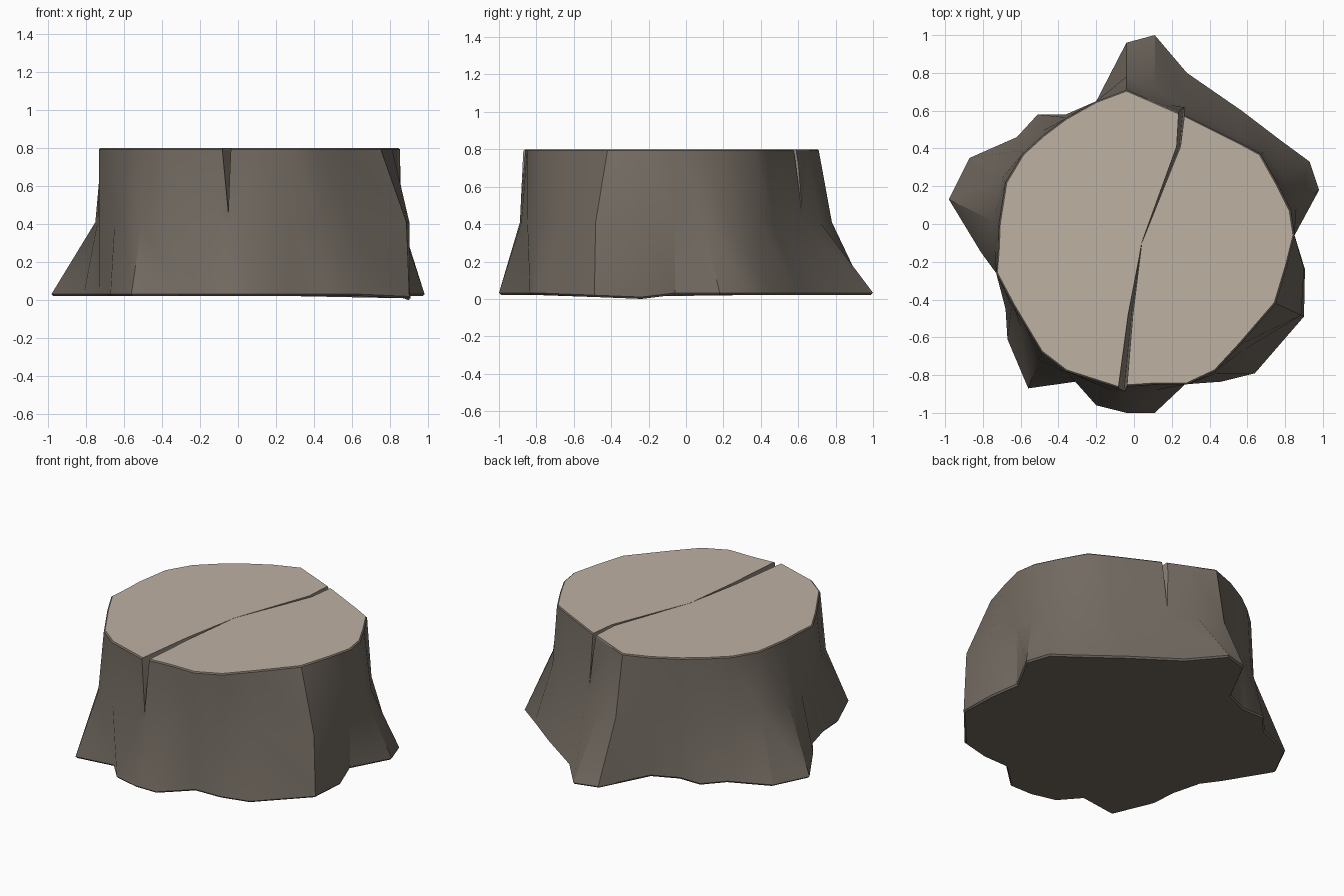
import bpy, bmesh, math

if "Cube" in bpy.data.objects:
    bpy.data.objects.remove(bpy.data.objects["Cube"])


def material(name, rgb):
    m = bpy.data.materials.new(name)
    m.diffuse_color = (*rgb, 1)
    m.use_nodes = True
    m.node_tree.nodes["Principled BSDF"].inputs["Base Color"].default_value = m.diffuse_color
    return m


bark = material("bark", (0.17, 0.145, 0.12))
wood = material("cut_wood", (0.52, 0.44, 0.36))
split = material("split_wood", (0.28, 0.24, 0.20))

# Bark columns, counter-clockwise from the front: top x, y, root x, y
COLUMNS = [
    (-.04, -.86, -.04, -1), (.11, -.85, .11, -1), (.28, -.85, .28, -.84),
    (.43, -.78, .46, -.835), (.56, -.64, .64, -.79), (.75, -.42, .9, -.49),
    (.81, -.22, .905, -.24), (.85, -.06, .85, -.06), (.83, .07, .98, .18),
    (.76, .21, .93, .33), (.67, .37, .78, .44), (.56, .43, .57, .6),
    (.28, .57, .28, .8), (.11, .645, .11, 1), (-.04, .71, -.04, .96),
    (-.2, .65, -.2, .65), (-.36, .56, -.36, .58), (-.48, .47, -.51, .58),
    (-.59, .37, -.62, .46), (-.68, .22, -.87, .35), (-.715, 0, -.98, .13),
    (-.72, -.13, -.81, -.15), (-.73, -.26, -.73, -.26), (-.64, -.43, -.68, -.45),
    (-.58, -.53, -.67, -.61), (-.49, -.68, -.56, -.87), (-.36, -.78, -.31, -.835),
    (-.08, -.87, -.2, -.96),
]
FLARE = {5: .9, 6: .95, 14: .28, 20: .13, 19: .13}   # how far the waist leans to the root
DROP = {5: .012, 6: .022}                           # roots that sink lower


def make_object(name, bm):
    bmesh.ops.recalc_face_normals(bm, faces=bm.faces[:])
    me = bpy.data.meshes.new(name)
    bm.to_mesh(me)
    bm.free()
    ob = bpy.data.objects.new(name, me)
    bpy.context.collection.objects.link(ob)
    return ob


# Stump: five rings from cut top to underside
bm = bmesh.new()
rings = [[] for _ in range(5)]
for i, (tx, ty, bx, by) in enumerate(COLUMNS):
    k, d = FLARE.get(i, .2), DROP.get(i, 0)
    rings[0].append(bm.verts.new((tx * .99, ty * .99, .80)))
    rings[1].append(bm.verts.new((tx, ty, .793)))
    rings[2].append(bm.verts.new((tx + (bx - tx) * k, ty + (by - ty) * k, .41)))
    rings[3].append(bm.verts.new((bx, by, .032 - d)))
    rings[4].append(bm.verts.new((bx * .99, by * .99, .022 - d)))
n = len(COLUMNS)
for a, b in zip(rings, rings[1:]):
    for i in range(n):
        j = (i + 1) % n
        bm.faces.new((a[i], b[i], b[j], a[j]))
bm.faces.new(rings[0]).material_index = 1
bm.faces.new(rings[4])
stump = make_object("stump", bm)
for m in (bark, wood, split):
    stump.data.materials.append(m)

# Crack cutter: a wedge along the split, x, y, half width, depth
bm = bmesh.new()
secs = []
for x, y, w, d in [(-.068, -.98, .026, .38), (-.062, -.87, .023, .33), (-.02, -.48, .014, .17),
                   (.04, -.1, .002, .01), (.235, .41, .011, .22), (.262, .7, .02, .37)]:
    secs.append([bm.verts.new((x - w * 1.1, y, .84)), bm.verts.new((x + w * 1.1, y, .84)),
                 bm.verts.new((x + w * .5, y, .8 - d))])
for a, b in zip(secs, secs[1:]):
    for i in range(3):
        j = (i + 1) % 3
        bm.faces.new((a[i], b[i], b[j], a[j]))
bm.faces.new(secs[0])
bm.faces.new(secs[-1])
for f in bm.faces:
    f.material_index = 2
cutter = make_object("crack_cutter", bm)
for m in (bark, wood, split):
    cutter.data.materials.append(m)

# Cut the crack, then shade
mod = stump.modifiers.new("crack", 'BOOLEAN')
mod.operation = 'DIFFERENCE'
mod.solver = 'EXACT'
mod.object = cutter
bpy.context.view_layer.objects.active = stump
bpy.ops.object.select_all(action='DESELECT')
stump.select_set(True)
bpy.ops.object.modifier_apply(modifier="crack")
bpy.data.objects.remove(cutter)
bpy.ops.object.shade_smooth_by_angle(angle=math.radians(32))
